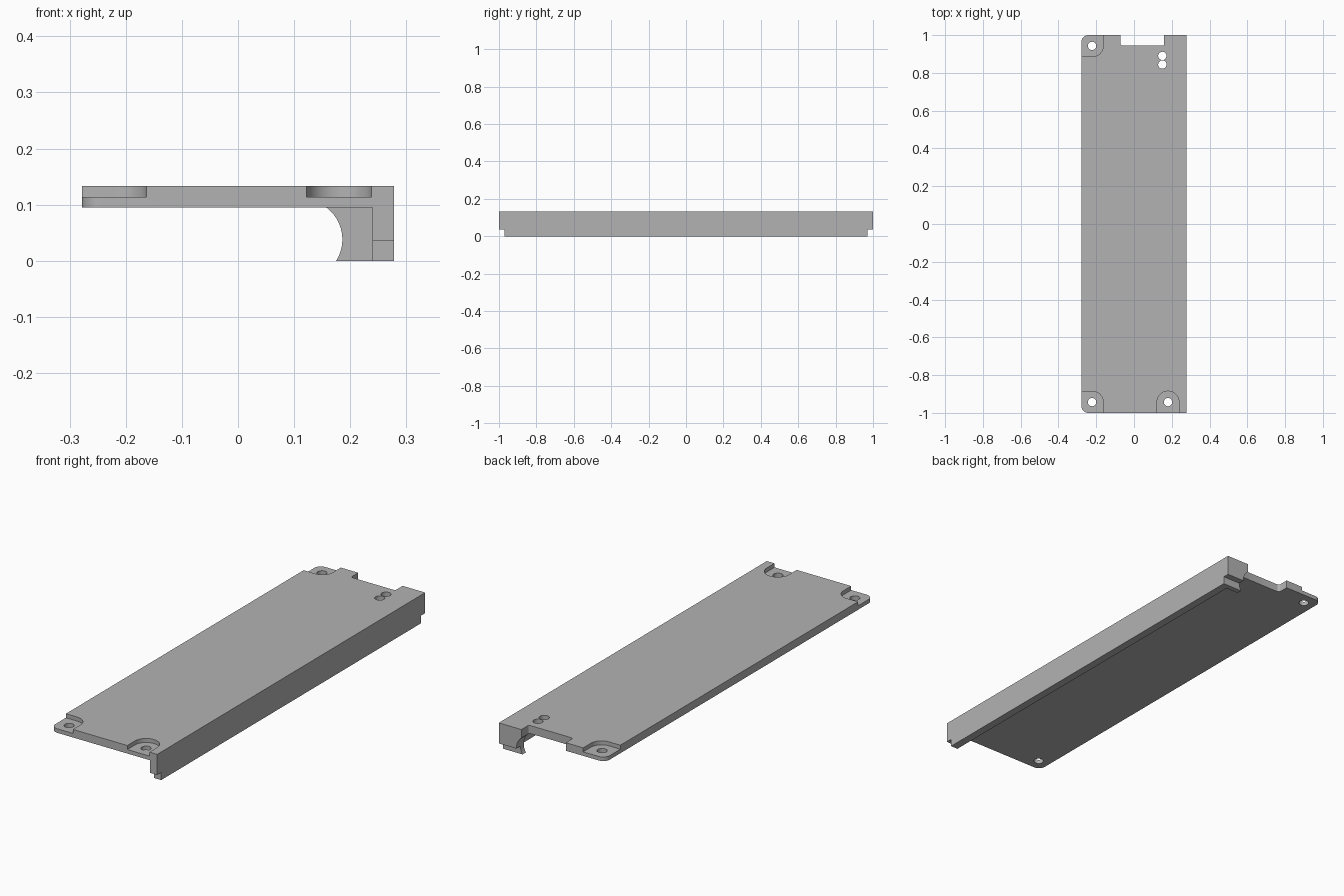
import bpy, bmesh, math
from mathutils import Vector

if "Cube" in bpy.data.objects:
    bpy.data.objects.remove(bpy.data.objects["Cube"])

grey = bpy.data.materials.new("plain grey")
grey.diffuse_color = (0.45, 0.45, 0.45, 1)
grey.use_nodes = True
grey.node_tree.nodes["Principled BSDF"].inputs["Base Color"].default_value = grey.diffuse_color


def rounded(corners, steps=10):
    """Outline from (u, v, radius) corners, each right angle rounded by its radius."""
    out = []
    for i, (u, v, r) in enumerate(corners):
        p = Vector((u, v))
        if not r:
            out.append(p)
            continue
        a = (Vector(corners[i - 1][:2]) - p).normalized()
        b = (Vector(corners[(i + 1) % len(corners)][:2]) - p).normalized()
        centre = p + (a + b) * r
        for k in range(steps + 1):
            t = math.pi / 2 * k / steps
            out.append(centre - b * r * math.cos(t) - a * r * math.sin(t))
    return out


def box(x0, x1, y0, y1):
    return [(x0, y0), (x1, y0), (x1, y1), (x0, y1)]


def disc(x, y, r, n=32):
    return [(x + r * math.cos(2 * math.pi * k / n), y + r * math.sin(2 * math.pi * k / n))
            for k in range(n)]


def prism(name, outline, lo, hi, along_y=False):
    """Extrude an outline in z, or an (x, z) outline along y."""
    bm = bmesh.new()
    place = (lambda u, v, w: (u, w, v)) if along_y else (lambda u, v, w: (u, v, w))
    bottom = [bm.verts.new(place(u, v, lo)) for u, v in outline]
    top = [bm.verts.new(place(u, v, hi)) for u, v in outline]
    n = len(outline)
    bm.faces.new(bottom[::-1])
    bm.faces.new(top)
    for i in range(n):
        j = (i + 1) % n
        bm.faces.new((bottom[i], bottom[j], top[j], top[i]))
    bmesh.ops.recalc_face_normals(bm, faces=bm.faces[:])
    mesh = bpy.data.meshes.new(name)
    bm.to_mesh(mesh)
    bm.free()
    mesh.materials.append(grey)
    obj = bpy.data.objects.new(name, mesh)
    bpy.context.collection.objects.link(obj)
    return obj


W, TOP, UNDER, FLOOR = 0.278, 0.133, 0.095, 0.114

# Cross-section: flat plate, side rail and concave hook
cx, cz, r = 0.115, 0.038, 0.071
a0, a1 = math.asin((UNDER - cz) / r), math.asin(-cz / r)
arc = [(cx + r * math.cos(a), cz + r * math.sin(a))
       for a in (a0 + (a1 - a0) * k / 16 for k in range(17))]
arc[0], arc[-1] = (arc[0][0], UNDER), (arc[-1][0], 0)
section = [(-W, TOP), (-W, UNDER)] + arc + [(W, 0), (W, TOP)]
cover = prism("cover_plate", section, -1, 1, along_y=True)

cutters = []


def cut(name, outline, lo, hi):
    cutters.append(prism(name, outline, lo, hi))


# Hook is kept only at the back end
cut("hook_clearance", box(-0.1, 0.24, -1.2, 0.945), -0.1, UNDER)

# Steps below both rail ends
for s in (-1, 1):
    cut("rail_end_step", box(0, 0.4, *sorted((s * 0.97, s * 1.2))), -0.1, 0.036)

# Rounded left corners, corner pockets and their screw holes
for s in (-1, 1):
    corner = rounded([(-W, s, 0.035), (-W, s * 0.9, 0), (-0.2, s, 0)])
    arc_part = corner[:11]
    cut("corner_round", arc_part + [(-0.4, arc_part[-1][1]), (-0.4, s * 1.2),
        (arc_part[0][0], s * 1.2)] if abs(arc_part[-1][0] + W) < 1e-4 else
        arc_part + [(arc_part[-1][0], s * 1.2), (-0.4, s * 1.2), (-0.4, arc_part[0][1])],
        0.05, 0.2)
    cut("corner_pocket", rounded([(-0.4, s * 1.2, 0), (-0.4, s * 0.887, 0),
        (-0.163, s * 0.887, 0.055), (-0.163, s * 1.2, 0)]), FLOOR, 0.2)
    cut("screw_hole", disc(-0.222, s * 0.943, 0.022), 0.05, 0.2)

# Front right slot pocket with screw hole
cut("slot_pocket", rounded([(0.122, -1.2, 0), (0.238, -1.2, 0),
    (0.238, -0.885, 0.0575), (0.122, -0.885, 0.0575)]), FLOOR, 0.2)
cut("screw_hole", disc(0.18, -0.943, 0.022), 0.05, 0.2)

# Back edge notch and pair of small holes
cut("back_notch", rounded([(-0.072, 1.2, 0), (-0.072, 0.945, 0.012),
    (0.16, 0.945, 0.006), (0.16, 1.2, 0)], 5), 0.05, 0.2)
for y in (0.89, 0.844):
    cut("small_hole", disc(0.15, y, 0.022), 0.05, 0.2)

# Apply all cuts
bpy.context.view_layer.objects.active = cover
cover.select_set(True)
for c in cutters:
    mod = cover.modifiers.new(c.name, "BOOLEAN")
    mod.operation, mod.solver, mod.object = "DIFFERENCE", "EXACT", c
    bpy.ops.object.modifier_apply(modifier=mod.name)
    bpy.data.objects.remove(c)

bpy.ops.object.shade_smooth_by_angle(angle=math.radians(30))
